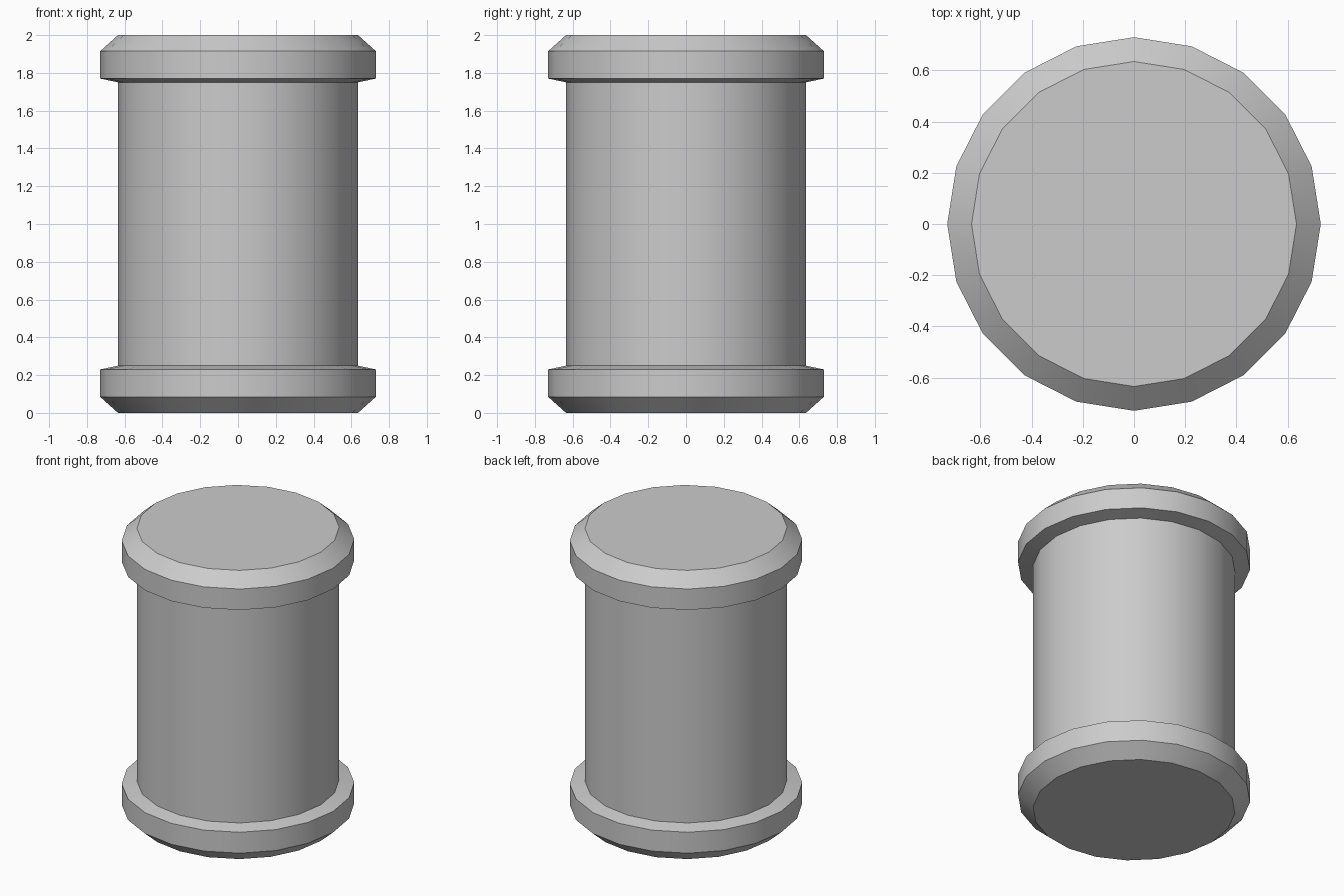
import bpy, bmesh, math
from mathutils import Vector

if "Cube" in bpy.data.objects:
    bpy.data.objects.remove(bpy.data.objects["Cube"])

SIDES = 20
R_BODY, R_RIM = 0.635, 0.73

# Lower half of the turned profile (radius, height); the upper half mirrors it about z = 1
lower = [(R_BODY, 0.0), (R_RIM, 0.085), (R_RIM, 0.23), (R_BODY, 0.25)]
profile = lower + [(r, 2.0 - z) for r, z in reversed(lower)]

# Lathe the profile into rings, bridge them and cap both ends
bm = bmesh.new()
rings = []
for r, z in profile:
    ring = []
    for i in range(SIDES):
        a = math.tau * i / SIDES
        ring.append(bm.verts.new(Vector((r * math.cos(a), r * math.sin(a), z))))
    rings.append(ring)
for low, high in zip(rings, rings[1:]):
    for i in range(SIDES):
        j = (i + 1) % SIDES
        bm.faces.new((low[i], low[j], high[j], high[i]))
bm.faces.new(list(reversed(rings[0])))
bm.faces.new(rings[-1])

mesh = bpy.data.meshes.new("rimmed_drum")
bm.to_mesh(mesh)
bm.free()
drum = bpy.data.objects.new("rimmed_drum", mesh)
bpy.context.collection.objects.link(drum)

# Smooth around the barrel, crisp at the rims
bpy.context.view_layer.objects.active = drum
drum.select_set(True)
bpy.ops.object.shade_smooth_by_angle(angle=math.radians(30))
